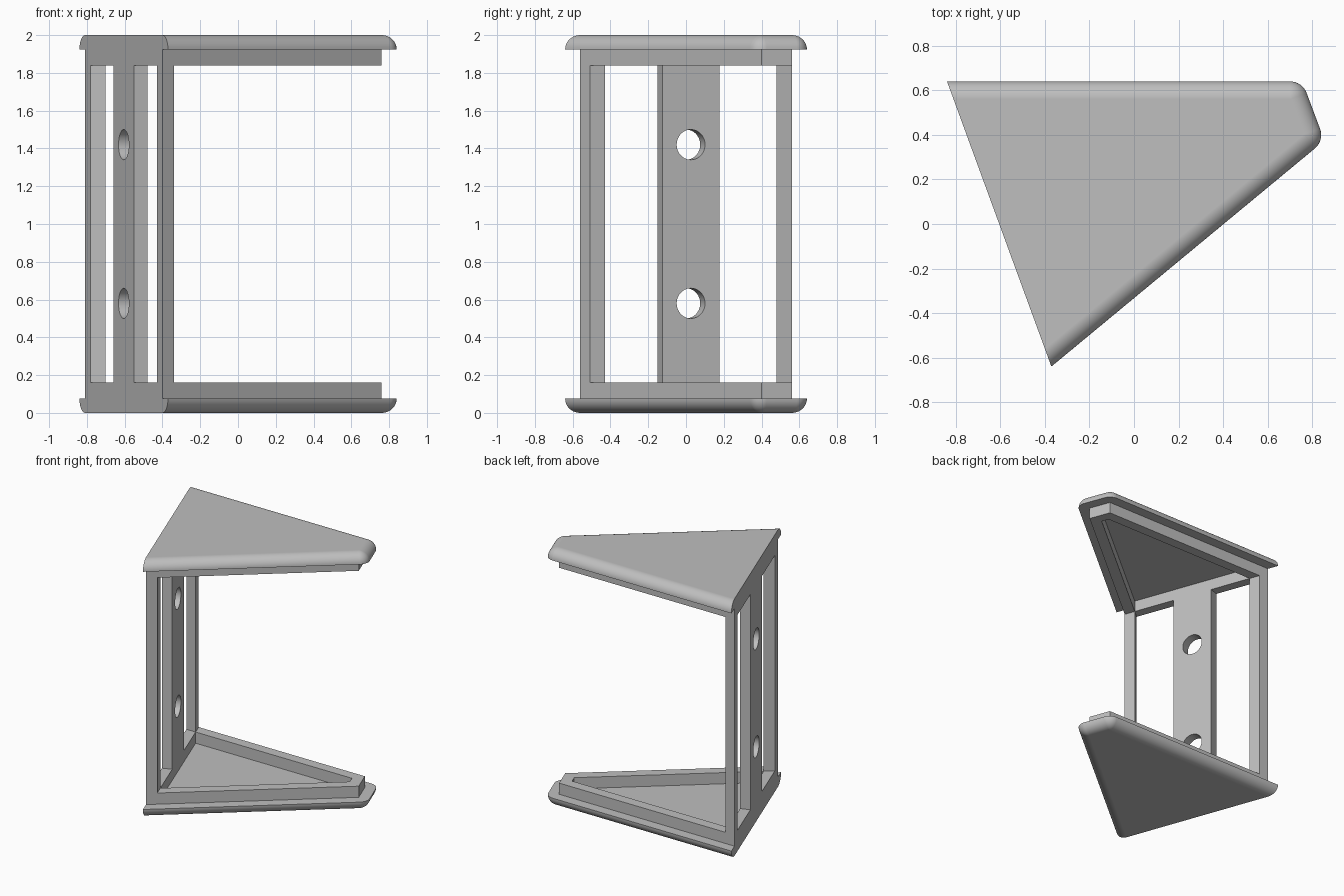
import bpy, bmesh, math
from mathutils import Vector as V

if "Cube" in bpy.data.objects:
    bpy.data.objects.remove(bpy.data.objects["Cube"])

grey = bpy.data.materials.new("light grey")
grey.use_nodes = True
colour = (0.52, 0.52, 0.52, 1)
grey.diffuse_color = colour
grey.node_tree.nodes["Principled BSDF"].inputs["Base Color"].default_value = colour

# Plan corners of the frame: slanted wall a-b on the left, blunt tip c-d on the right
a, b, c, d = V((-0.81, 0.56)), V((-0.4, -0.56)), V((0.76, 0.4)), V((0.7, 0.56))
WALL, RIM, CAP, OPEN = 0.075, 0.08, 0.075, 0.162
along = (b - a).normalized()
inward = V((-along.y, along.x))
diag = (c - b).normalized()
diag_in = V((-diag.y, diag.x))


def cross(p, q):
    return p.x * q.y - p.y * q.x


def meet(p, u, q, v):
    """Crossing point of two lines, each a point and a direction."""
    return p + u * (cross(q - p, v) / cross(u, v))


def make_object(name, bm):
    bmesh.ops.recalc_face_normals(bm, faces=bm.faces)
    mesh = bpy.data.meshes.new(name)
    bm.to_mesh(mesh)
    bm.free()
    mesh.materials.append(grey)
    ob = bpy.data.objects.new(name, mesh)
    bpy.context.collection.objects.link(ob)
    return ob


def prism(name, outline, z0, z1):
    bm = bmesh.new()
    face = bm.faces.new([bm.verts.new((p.x, p.y, z0)) for p in outline])
    top = bmesh.ops.extrude_face_region(bm, geom=[face])["geom"]
    verts = [g for g in top if isinstance(g, bmesh.types.BMVert)]
    bmesh.ops.translate(bm, verts=verts, vec=(0, 0, z1 - z0))
    return make_object(name, bm)


def cut(target, cutter):
    cutter.hide_render = True
    bpy.context.view_layer.objects.active = target
    mod = target.modifiers.new("cut", "BOOLEAN")
    mod.operation, mod.solver, mod.object = "DIFFERENCE", "EXACT", cutter
    bpy.ops.object.modifier_apply(modifier=mod.name)
    bpy.data.objects.remove(cutter)


def smooth(ob):
    bpy.ops.object.select_all(action="DESELECT")
    ob.select_set(True)
    bpy.context.view_layer.objects.active = ob
    bpy.ops.object.shade_smooth_by_angle(angle=math.radians(30))


# Frame: solid block hollowed into two rims joined by the slanted wall
frame = prism("frame", [a, b, c, d], CAP, 2 - CAP)
flat = V((1, 0))
back_in = a - V((0, RIM))
diag_pt = b + diag_in * RIM
tip_dir = (c - d).normalized()
tip_pt = c - V((-tip_dir.y, tip_dir.x)) * RIM
wall_pt = a + inward * WALL
pocket = [meet(wall_pt, along, back_in, flat), meet(wall_pt, along, diag_pt, diag),
          meet(diag_pt, diag, tip_pt, tip_dir), meet(tip_pt, tip_dir, back_in, flat)]
cut(frame, prism("pocket_cutter", pocket, -0.1, 2.1))

# Open space between the rims
far = inward * 3
ends = [wall_pt - along, wall_pt + along * 3]
cut(frame, prism("gap_cutter", [ends[0], ends[1], ends[1] + far, ends[0] + far],
                 OPEN, 2 - OPEN))

# Two tall openings that leave the posts and the middle strip
middle = (a + b) / 2
outer, inner = a - inward * 0.05, a + inward * (WALL + 0.05)
for side, pt, line in ((-1, back_in, flat), (1, diag_pt, diag)):
    strip = middle + along * 0.16 * side
    outline = [meet(outer, along, pt, line), meet(inner, along, pt, line),
               meet(inner, along, strip, inward), meet(outer, along, strip, inward)]
    cut(frame, prism("opening_cutter", outline, OPEN, 2 - OPEN))

# Screw holes through the middle strip
for z in (0.58, 1.42):
    bm = bmesh.new()
    bmesh.ops.create_cone(bm, cap_ends=True, segments=48, radius1=0.08,
                          radius2=0.08, depth=0.5)
    hole = make_object("hole_cutter", bm)
    hole.rotation_euler = V((inward.x, inward.y, 0)).to_track_quat("Z", "Y").to_euler()
    hole.location = (middle.x, middle.y, z)
    bpy.context.view_layer.update()
    cut(frame, hole)
smooth(frame)


# Caps: plates with a rounded edge on every side except the wall side
def cap_outline(r):
    pts = [a - along * r / inward.x]
    start, tip, end = math.pi / 2, math.atan2(inward.y, inward.x), math.atan2(-diag.x, diag.y)
    for centre, t0, t1 in ((d, start, tip), (c, tip, end)):
        for i in range(11):
            t = t0 + (t1 - t0) * i / 10
            pts.append(centre + V((math.cos(t), math.sin(t))) * r)
    return pts + [b - along * r / along.dot(diag_in)]


def cap(name, base, direction):
    bm = bmesh.new()
    loops = []
    steps = 10
    for k in range(steps + 1):
        t = math.pi / 2 * k / steps
        z = base + direction * CAP * math.sin(t)
        loops.append([bm.verts.new((p.x, p.y, z)) for p in cap_outline(RIM * math.cos(t))])
    for low, high in zip(loops, loops[1:]):
        for i in range(len(low)):
            j = (i + 1) % len(low)
            bm.faces.new((low[i], low[j], high[j], high[i]))
    bm.faces.new(loops[0])
    bm.faces.new(loops[-1])
    bmesh.ops.remove_doubles(bm, verts=bm.verts, dist=0.0005)
    ob = make_object(name, bm)
    smooth(ob)
    ob.modifiers.new("even_shading", "WEIGHTED_NORMAL").keep_sharp = True


cap("bottom_cap", CAP, -1)
cap("top_cap", 2 - CAP, 1)
